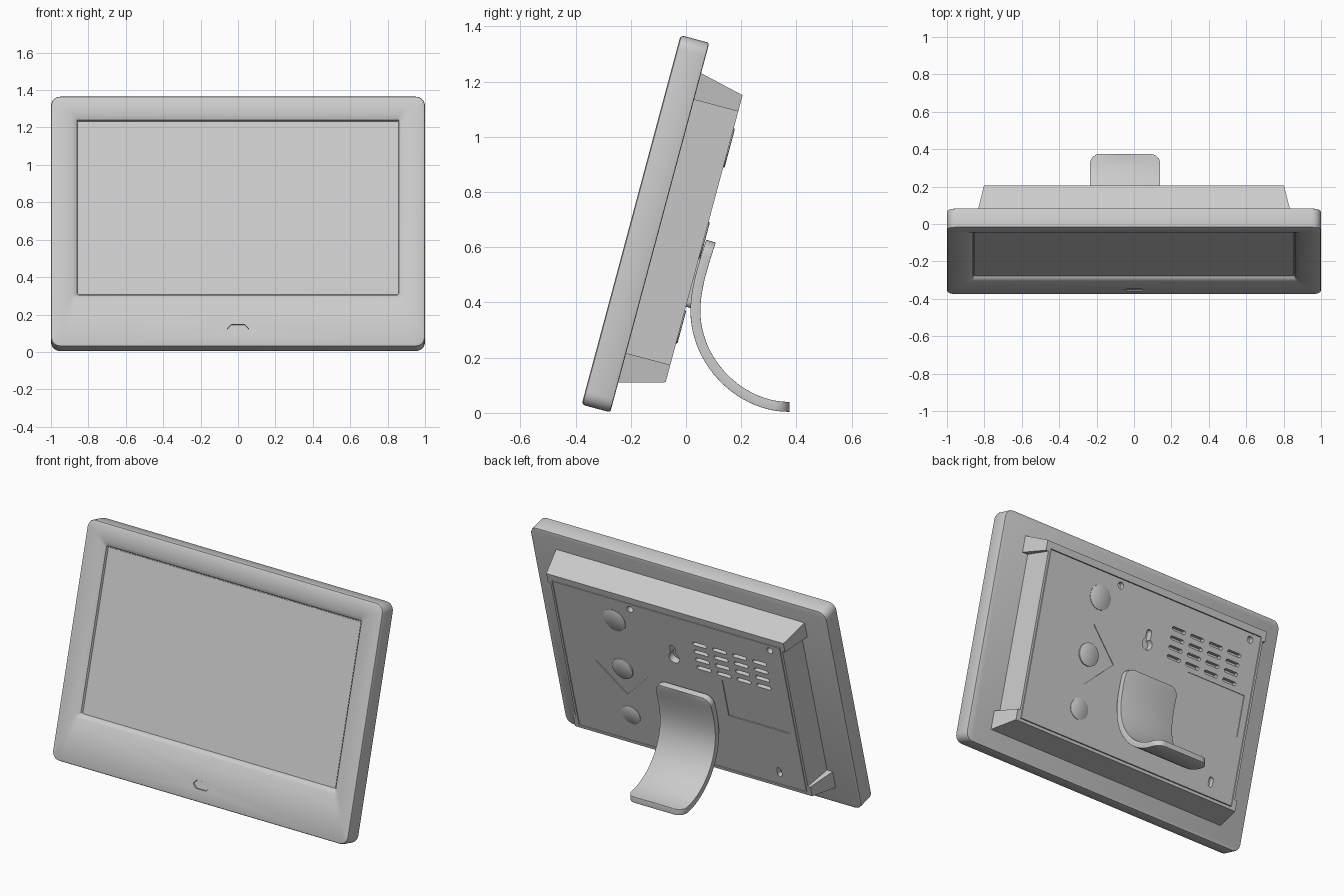
import bpy, bmesh, math
from mathutils import Matrix, Vector
from mathutils.geometry import interpolate_bezier

if "Cube" in bpy.data.objects:
    bpy.data.objects.remove(bpy.data.objects["Cube"])

# Local axes: x across, y depth towards the back, z up the leaning face
LEAN = Matrix.Translation((0, -0.378, 0.03)) @ Matrix.Rotation(math.radians(-15), 4, 'X')


def rect(x0, x1, v0, v1, r=0.0, seg=5):
    if r <= 0:
        return [(x0, v0), (x1, v0), (x1, v1), (x0, v1)]
    pts = []
    for k, (cx, cv) in enumerate([(x1 - r, v1 - r), (x0 + r, v1 - r), (x0 + r, v0 + r), (x1 - r, v0 + r)]):
        for i in range(seg + 1):
            a = math.pi / 2 * (k + i / seg)
            pts.append((cx + r * math.cos(a), cv + r * math.sin(a)))
    return pts


def ngon(cx, cv, r, n=32):
    return [(cx + r * math.cos(2 * math.pi * i / n), cv + r * math.sin(2 * math.pi * i / n)) for i in range(n)]


def add_loft(bm, rings):
    """Closed solid through (depth, outline) rings."""
    rows = [[bm.verts.new((x, w, v)) for x, v in pts] for w, pts in rings]
    n = len(rows[0])
    for a, b in zip(rows, rows[1:]):
        for i in range(n):
            bm.faces.new((a[i], a[(i + 1) % n], b[(i + 1) % n], b[i]))
    bm.faces.new(rows[0])
    bm.faces.new(rows[-1])


def solids(name, lofts, matrix=LEAN):
    bm = bmesh.new()
    for rings in lofts:
        add_loft(bm, rings)
    bmesh.ops.recalc_face_normals(bm, faces=bm.faces)
    me = bpy.data.meshes.new(name)
    bm.to_mesh(me)
    bm.free()
    ob = bpy.data.objects.new(name, me)
    bpy.context.collection.objects.link(ob)
    ob.matrix_world = matrix
    return ob


def activate(ob):
    bpy.ops.object.select_all(action='DESELECT')
    ob.select_set(True)
    bpy.context.view_layer.objects.active = ob


def cut(ob, lofts):
    cutter = solids("cutter", lofts)
    cutter.hide_render = True
    mod = ob.modifiers.new("cut", 'BOOLEAN')
    mod.operation, mod.solver, mod.object = 'DIFFERENCE', 'EXACT', cutter
    activate(ob)
    bpy.ops.object.modifier_apply(modifier=mod.name)
    bpy.data.objects.remove(cutter)


def smooth(ob, angle=35):
    activate(ob)
    bpy.ops.object.shade_smooth_by_angle(angle=math.radians(angle))


# Bezel with sloped screen opening
def edge(i):
    return rect(-1 + i, 1 - i, i, 1.385 - i, 0.05 - i)


frame = solids("bezel_frame", [[
    (0.028, rect(-0.857, 0.857, 0.293, 1.253, 0.006)),
    (0.015, rect(-0.862, 0.862, 0.288, 1.258, 0.008)),
    (0.0, rect(-0.885, 0.885, 0.268, 1.284, 0.02)),
    (0.0, edge(0.012)), (0.0035, edge(0.0035)), (0.012, edge(0)),
    (0.099, edge(0)), (0.1055, edge(0.002)), (0.1075, edge(0.008))]])
hexa = [(-0.057, 0.098), (-0.035, 0.074), (0.035, 0.074), (0.057, 0.098), (0.035, 0.122), (-0.035, 0.122)]
cut(frame, [[(-0.02, hexa), (0.012, hexa)]])
smooth(frame)

# Screen glass and sensor window
solids("screen", [[(0.025, rect(-0.853, 0.853, 0.297, 1.249)), (0.04, rect(-0.853, 0.853, 0.297, 1.249))]])
window = [(x * 0.95, 0.098 + (v - 0.098) * 0.93) for x, v in hexa]
solids("sensor_window", [[(0.006, window), (0.02, window)]])

# Rear housing: tapered box with narrower flanks between the end blocks
BACK = 0.273
housing = solids("rear_housing", [[
    (0.10, rect(-0.842, 0.842, 0.109, 1.273)),
    (BACK, rect(-0.802, 0.802, 0.157, 1.233))]])
flanks = []
for s in (1, -1):
    flanks.append([(0.08, [(s * x, v) for x, v in rect(0.805, 1.0, 0.222, 1.172)]),
                   (0.30, [(s * x, v) for x, v in rect(0.782, 1.0, 0.222, 1.172)])])
cut(housing, flanks)


def hole(pts, depth):
    return [(BACK - depth, pts), (BACK + 0.02, pts)]


def offset_pts(pts, cx, cv):
    return [(x + cx, v + cv) for x, v in pts]


# Vents, screw holes and wall-hanging keyhole
holes = []
for i in range(4):
    for j in range(4):
        x, v = -0.2 - 0.135 * i, 1.035 - 0.056 * j
        holes.append(hole(rect(x - 0.048, x + 0.048, v - 0.011, v + 0.011, 0.0105, 3), 0.03))
for x, v in [(0.25, 1.15), (-0.695, 1.15)]:
    holes.append(hole(ngon(x, v, 0.02, 16), 0.03))
holes.append(hole(rect(-0.615, -0.585, 0.235, 0.295, 0.0145, 4), 0.03))
keyhole = []
for i in range(19):
    a = math.radians(120 + 300 * i / 18)
    keyhole.append((0.035 * math.cos(a), 0.035 * math.sin(a)))
for i in range(9):
    a = math.pi * i / 8
    keyhole.append((0.0174 * math.cos(a), 0.07 + 0.0174 * math.sin(a)))
holes.append(hole(offset_pts(keyhole, 0, 0.885), 0.04))

# Back panel sits flush in a pocket, leaving a thin seam
cut(housing, [hole(rect(-0.771, 0.771, 0.175, 1.192), 0.012)])
cut(housing, holes)
smooth(housing, 25)
panel_outline = rect(-0.767, 0.767, 0.179, 1.188)
panel = solids("back_panel", [[(BACK - 0.013, panel_outline), (BACK, panel_outline)]])
diamond = ngon(0.384, 0.69, 0.18, 4)
label = rect(-0.725, -0.313, 0.575, 0.825)
cut(panel, holes)
cut(panel, [hole(label, 0.005), hole(diamond, 0.005)])
smooth(panel, 25)

# Round control buttons
for name, x, v, r in [("upper_button", 0.375, 1.035, 0.073), ("centre_button", 0.384, 0.69, 0.068),
                      ("lower_button", 0.384, 0.365, 0.062)]:
    smooth(solids(name, [[(BACK - 0.01, ngon(x, v, r)), (BACK + 0.003, ngon(x, v, r)),
                          (BACK + 0.005, ngon(x, v, r - 0.003))]]))

# Mount joining the stand to the panel
mount = rect(-0.17, 0.07, 0.44, 0.62, 0.02)
smooth(solids("stand_mount", [[(BACK - 0.012, mount), (BACK + 0.018, mount)]]))

# Curved stand: side profile swept across, rounded corners at both ends
segs = [((0.09, 0.622), (0.07, 0.555), (0.034, 0.46), (0.034, 0.37)),
        ((0.034, 0.37), (0.034, 0.18), (0.20, 0.02), (0.375, 0.022))]
path = []
for seg in segs:
    pts = interpolate_bezier(*[Vector((0, y, z)) for y, z in seg], 60)
    path += pts if not path else pts[1:]
lengths = [0.0]
for a, b in zip(path, path[1:]):
    lengths.append(lengths[-1] + (b - a).length)
total, R = lengths[-1], 0.055


def point_at(s):
    for i in range(len(path) - 1):
        if s <= lengths[i + 1] + 1e-9:
            return path[i].lerp(path[i + 1], (s - lengths[i]) / (lengths[i + 1] - lengths[i]))
    return path[-1].copy()


corner = [R * (1 - math.cos(math.pi / 2 * i / 7)) for i in range(8)]
stations = corner + [R + (total - 2 * R) * i / 30 for i in range(1, 30)] + [total - c for c in reversed(corner)]
bm = bmesh.new()
rows = []
for s in stations:
    d = min(s, total - s, R)
    half = 0.1875 - R + math.sqrt(max(0, R * R - (R - d) ** 2))
    p = point_at(s)
    rows.append([bm.verts.new((-0.0475 + k * half, p.y, p.z)) for k in (-1, 0, 1)])
for a, b in zip(rows, rows[1:]):
    for i in range(2):
        bm.faces.new((a[i], a[i + 1], b[i + 1], b[i]))
me = bpy.data.meshes.new("stand")
bm.to_mesh(me)
bm.free()
stand = bpy.data.objects.new("stand", me)
bpy.context.collection.objects.link(stand)
solid = stand.modifiers.new("thickness", 'SOLIDIFY')
solid.thickness, solid.offset = 0.036, 0
bev = stand.modifiers.new("soft_edges", 'BEVEL')
bev.width, bev.segments, bev.limit_method = 0.009, 3, 'ANGLE'
bev.angle_limit = math.radians(50)
activate(stand)
for m in ("thickness", "soft_edges"):
    bpy.ops.object.modifier_apply(modifier=m)
smooth(stand, 40)
